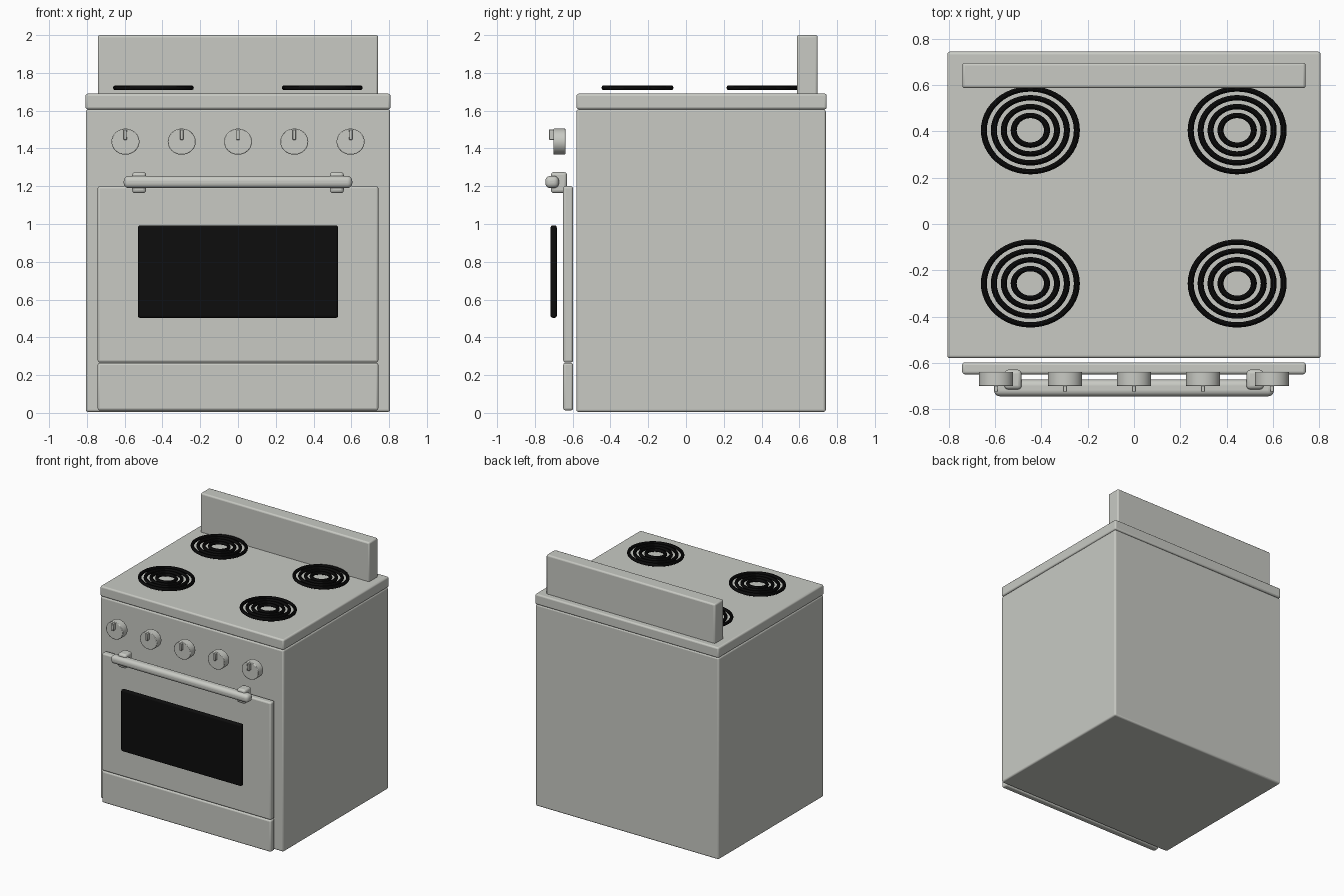
import bpy
import math

if "Cube" in bpy.data.objects:
    bpy.data.objects.remove(bpy.data.objects["Cube"], do_unlink=True)


def material(name, colour):
    m = bpy.data.materials.new(name)
    m.use_nodes = True
    m.diffuse_color = colour
    m.node_tree.nodes["Principled BSDF"].inputs["Base Color"].default_value = colour
    return m


enamel = material("warm_grey_enamel", (0.58, 0.59, 0.55, 1))
black = material("black", (0.004, 0.004, 0.004, 1))


def finish(obj, name, mat, bevel=0, segments=3):
    """Name, colour, bevel and smooth the active object."""
    obj.name = obj.data.name = name
    obj.data.materials.append(mat)
    bpy.ops.object.transform_apply(location=False, rotation=True, scale=True)
    if bevel:
        mod = obj.modifiers.new("soft_edges", "BEVEL")
        mod.width = bevel
        mod.segments = segments
        mod.limit_method = "ANGLE"
    bpy.ops.object.shade_smooth_by_angle(angle=math.radians(35))
    return obj


def box(name, xs, ys, zs, mat=enamel, bevel=0.012, segments=3):
    spans = (xs, ys, zs)
    bpy.ops.mesh.primitive_cube_add(size=1, location=[(a + b) / 2 for a, b in spans])
    obj = bpy.context.object
    obj.scale = [b - a for a, b in spans]
    return finish(obj, name, mat, bevel, segments)


# Cabinet, cooktop and backguard
box("cabinet", (-0.805, 0.805), (-0.58, 0.74), (0.005, 1.607))
box("cooktop", (-0.807, 0.807), (-0.58, 0.745), (1.607, 1.69))
box("backguard", (-0.742, 0.742), (0.587, 0.697), (1.68, 2.0))

# Oven door, storage drawer and window
box("oven_door", (-0.743, 0.743), (-0.65, -0.598), (0.267, 1.2))
box("drawer", (-0.743, 0.743), (-0.65, -0.598), (0.013, 0.265))
box("oven_window", (-0.53, 0.53), (-0.717, -0.684), (0.503, 0.993), black)

# Door handle with its two brackets
box("handle_bar", (-0.605, 0.605), (-0.745, -0.673), (1.19, 1.254), bevel=0.026, segments=5)
for side, x in (("left", 0.523), ("right", -0.523)):
    box(side + "_handle_bracket", (x - 0.037, x + 0.037), (-0.715, -0.63), (1.163, 1.275), bevel=0.016)

# Control knobs with raised pointers
for i in range(5):
    x = (i - 2) * 0.298
    bpy.ops.mesh.primitive_cylinder_add(vertices=48, radius=1, depth=0.062,
                                        location=(x, -0.67, 1.436),
                                        rotation=(math.pi / 2, 0, 0))
    knob = bpy.context.object
    knob.scale = (0.074, 0.069, 1)
    finish(knob, f"knob_{i + 1}", enamel, 0.004, 2)
    box(f"knob_pointer_{i + 1}", (x - 0.009, x + 0.009), (-0.725, -0.69), (1.446, 1.5), bevel=0.002, segments=1)

# Burner coils: four concentric oval rings each
for row, y in (("front", -0.257), ("rear", 0.405)):
    for side, x in (("left", 0.446), ("right", -0.448)):
        for ring in range(4):
            bpy.ops.mesh.primitive_torus_add(location=(x, y, 1.721),
                                             major_radius=0.201 - ring * 0.043, minor_radius=0.013,
                                             major_segments=48, minor_segments=10)
            coil = bpy.context.object
            coil.scale = (1, 0.89, 1)
            finish(coil, f"{row}_{side}_coil_{ring + 1}", black)
